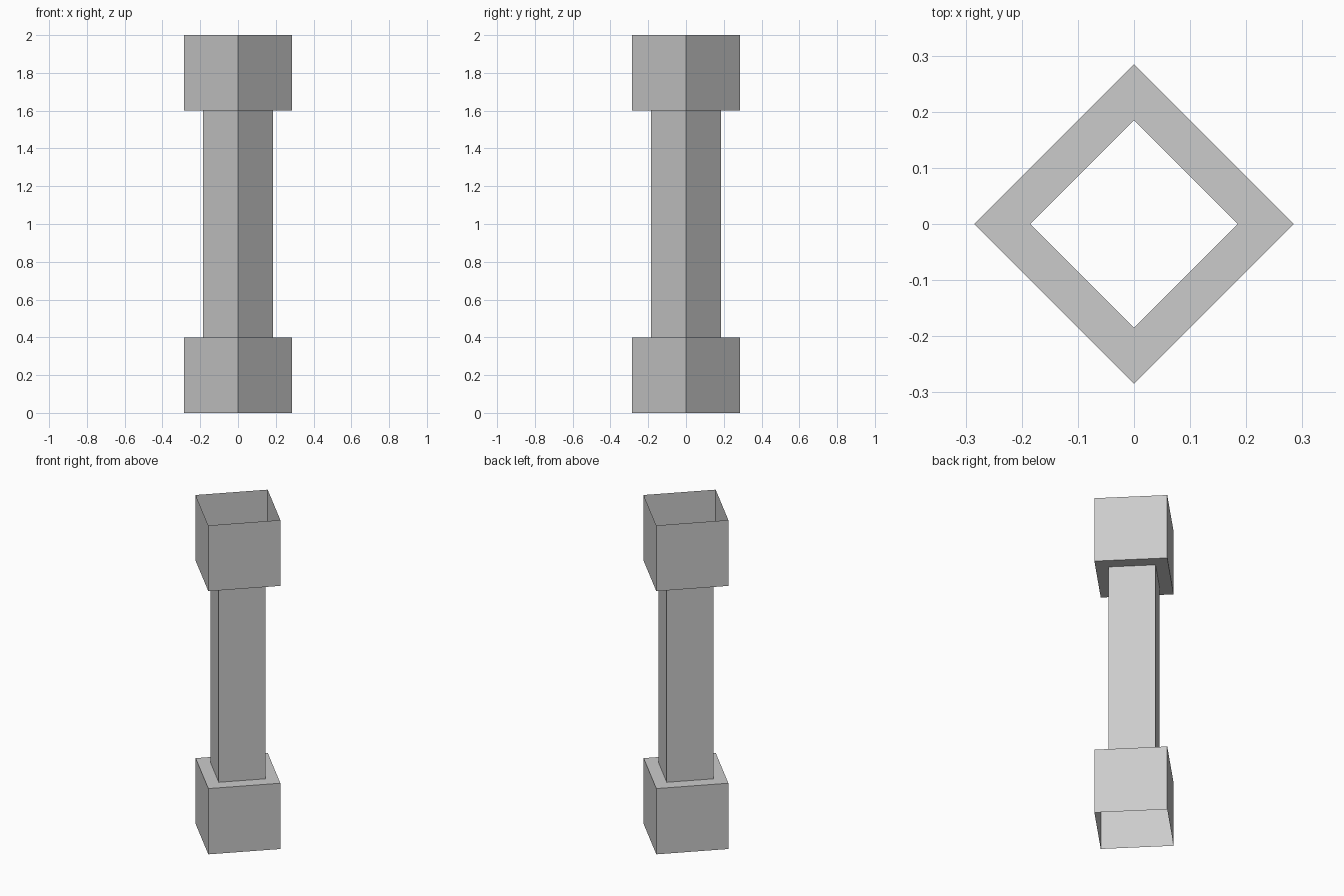
import bpy, bmesh
from math import tau
from mathutils import Vector

cube = bpy.data.objects.get("Cube")
if cube:
    bpy.data.objects.remove(cube, do_unlink=True)

# Single stone colour
stone = bpy.data.materials.new("grey_stone")
stone.use_nodes = True
GREY = (0.6, 0.6, 0.6, 1)
stone.diffuse_color = GREY
stone.node_tree.nodes["Principled BSDF"].inputs["Base Color"].default_value = GREY

# Half profile of the open, hollow column (radius, height)
WIDE, NARROW = 0.285, 0.185
profile = [(WIDE, 0), (WIDE, 0.4), (NARROW, 0.4),
           (NARROW, 1.6), (WIDE, 1.6), (WIDE, 2)]

# Sweep the profile around z in four flat sides, corners on the axes
bm = bmesh.new()
verts = [bm.verts.new((r, 0, z)) for r, z in profile]
edges = [bm.edges.new(pair) for pair in zip(verts, verts[1:])]
bmesh.ops.spin(bm, geom=verts + edges, cent=Vector(), axis=(0, 0, 1),
               angle=tau, steps=4, use_merge=False)
bmesh.ops.remove_doubles(bm, verts=bm.verts, dist=0.001)

# Make every face point outwards
bmesh.ops.recalc_face_normals(bm, faces=bm.faces)
bm.normal_update()
side = max(bm.faces, key=lambda f: f.calc_area())
if side.normal.dot(side.calc_center_median() * Vector((1, 1, 0))) < 0:
    bmesh.ops.reverse_faces(bm, faces=bm.faces)

mesh = bpy.data.meshes.new("square_column")
bm.to_mesh(mesh)
bm.free()
mesh.materials.append(stone)
column = bpy.data.objects.new("square_column", mesh)
bpy.context.collection.objects.link(column)
